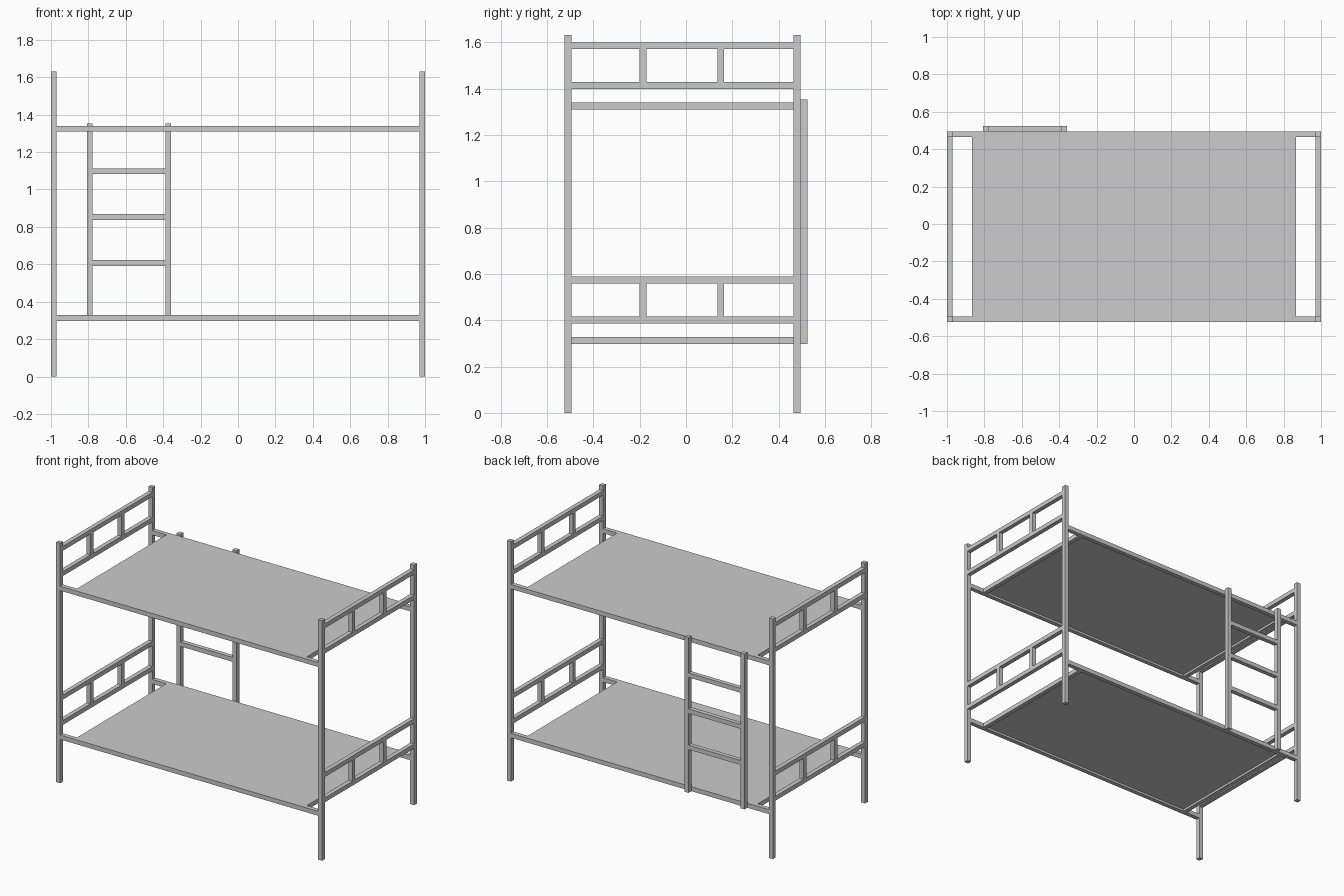
import bpy

if "Cube" in bpy.data.objects:
    bpy.data.objects.remove(bpy.data.objects["Cube"])

T = 0.03                      # square tube width
Y0, Y1 = -0.525, 0.465        # near faces of front and back post rows


def box(name, x0, x1, y0, y1, z0, z1):
    bpy.ops.mesh.primitive_cube_add(
        size=1, location=((x0 + x1) / 2, (y0 + y1) / 2, (z0 + z1) / 2))
    ob = bpy.context.object
    ob.name = name
    ob.scale = (x1 - x0, y1 - y0, z1 - z0)
    bpy.ops.object.transform_apply(location=False, rotation=False, scale=True)
    return ob


# corner posts
for x in (-1, 1 - T):
    for y in (Y0, Y1):
        box("corner_post", x, x + T, y, y + T, 0, 1.632)

# two bunk levels, measured from the underside of the side rails
for z, name in ((0.298, "lower"), (1.31, "upper")):
    top = z + T
    # long side rails
    for y in (Y0, Y1):
        box(name + "_side_rail", -1 + T, 1 - T, y, y + T, z, top)
    # cross rails under the ends of the bed board
    for x in (-0.865, 0.865 - T):
        box(name + "_cross_rail", x, x + T, Y0 + T, Y1, z, top)
    # bed board, flush with the top of the frame
    box(name + "_bed_board", -0.865 + T, 0.865 - T, Y0 + T, Y1, top - 0.015, top)
    # head and foot guards
    for x in (-1, 1 - T):
        for dz in (0.088, 0.26):
            box(name + "_guard_bar", x, x + T, Y0 + T, Y1, z + dz, z + dz + T)
        for y in (-0.2, 0.135):
            box(name + "_guard_upright", x, x + T, y, y + T, z + 0.088 + T, z + 0.26)

# ladder on the back side
LX0, LX1 = -0.808, -0.358
for x in (LX0, LX1 - T):
    box("ladder_stile", x, x + T, Y1 + T, Y1 + 2 * T, 0.298, 1.354)
for z in (0.592, 0.838, 1.083):
    box("ladder_rung", LX0 + T, LX1 - T, Y1 + T, Y1 + 2 * T, z, z + T)
